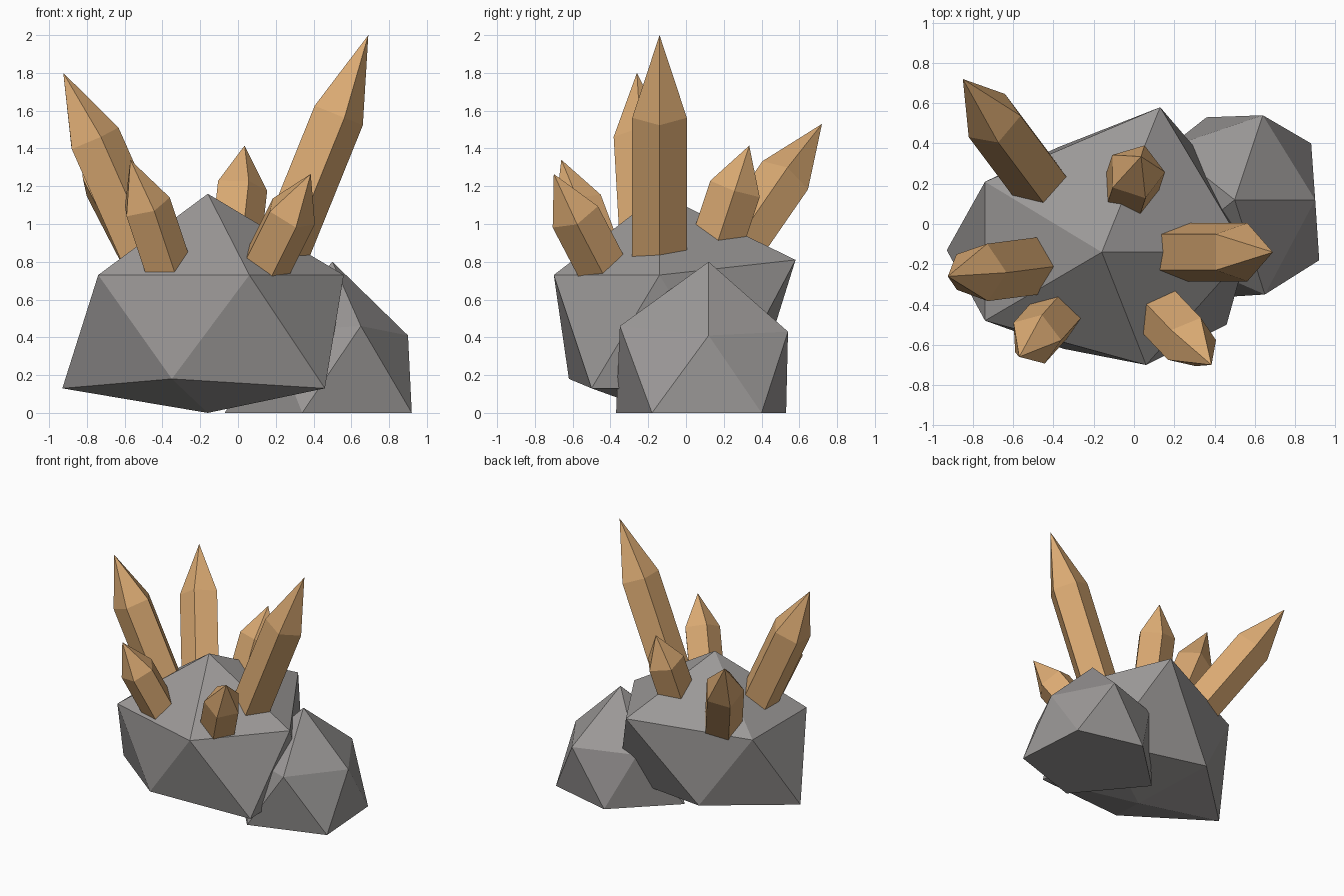
import bpy
import bmesh
from mathutils import Vector
from math import cos, sin, tau

cube = bpy.data.objects.get("Cube")
if cube:
    bpy.data.objects.remove(cube, do_unlink=True)


def make_material(name, color):
    mat = bpy.data.materials.new(name)
    mat.use_nodes = True
    mat.diffuse_color = color
    bsdf = next(n for n in mat.node_tree.nodes if n.type == 'BSDF_PRINCIPLED')
    bsdf.inputs["Base Color"].default_value = color
    bsdf.inputs["Roughness"].default_value = 0.8
    return mat


def finish(bm, name, mat):
    bmesh.ops.recalc_face_normals(bm, faces=bm.faces[:])
    mesh = bpy.data.meshes.new(name)
    bm.to_mesh(mesh)
    bm.free()
    mesh.materials.append(mat)
    obj = bpy.data.objects.new(name, mesh)
    bpy.context.collection.objects.link(obj)
    return obj


def boulder(name, apex, upper, lower, mat, bottom=None):
    """Twenty-sided boulder: apex, two staggered rings, point or flat base."""
    bm = bmesh.new()
    top = bm.verts.new(apex)
    up = [bm.verts.new(p) for p in upper]
    low = [bm.verts.new(p) for p in lower]
    n = len(up)
    for i in range(n):
        j = (i + 1) % n
        bm.faces.new((top, up[i], up[j]))
        bm.faces.new((up[i], low[i], up[j]))
        bm.faces.new((up[j], low[i], low[j]))
    if bottom:
        tip = bm.verts.new(bottom)
        for i in range(n):
            bm.faces.new((tip, low[(i + 1) % n], low[i]))
    else:
        bm.faces.new(low[::-1])
    return finish(bm, name, mat)


def crystal(name, tip, shoulder, radius, length, mat, sides=5):
    """Pointed prism whose axis runs from the shoulder centre to the tip."""
    tip, shoulder = Vector(tip), Vector(shoulder)
    axis = (tip - shoulder).normalized()
    turn = Vector((0, 0, 1)).rotation_difference(axis)
    spokes = [turn @ Vector((cos(tau * i / sides), sin(tau * i / sides), 0)) * radius
              for i in range(sides)]
    bm = bmesh.new()
    point = bm.verts.new(tip)
    ring = [bm.verts.new(shoulder + s) for s in spokes]
    foot = [bm.verts.new(shoulder + s - axis * length) for s in spokes]
    for i in range(sides):
        j = (i + 1) % sides
        bm.faces.new((point, ring[i], ring[j]))
        bm.faces.new((ring[i], foot[i], foot[j], ring[j]))
    bm.faces.new(foot[::-1])
    return finish(bm, name, mat)


stone = make_material("grey_stone", (0.33, 0.317, 0.312, 1))
amber = make_material("amber_crystal", (0.70, 0.40, 0.17, 1))

# Boulders, rings listed counter-clockwise from +x
boulder("main_boulder", (-0.16, -0.14, 1.16),
        [(0.56, -0.14, 0.73), (0.13, 0.58, 0.81), (-0.74, 0.21, 0.73),
         (-0.74, -0.48, 0.73), (0.06, -0.70, 0.73)],
        [(0.44, 0.22, 0.13), (-0.38, 0.38, 0.17), (-0.93, -0.13, 0.13),
         (-0.35, -0.62, 0.18), (0.46, -0.50, 0.13)],
        stone, bottom=(-0.16, -0.14, 0))
boulder("side_boulder", (0.50, 0.12, 0.80),
        [(0.90, 0.12, 0.41), (0.64, 0.54, 0.43), (0.17, 0.38, 0.43),
         (0.17, -0.14, 0.43), (0.65, -0.35, 0.46)],
        [(0.88, 0.40, 0), (0.36, 0.53, 0), (-0.07, 0.12, 0),
         (0.34, -0.37, 0), (0.92, -0.18, 0)],
        stone)

# Crystals: tip, shoulder centre, radius, prism length
crystal("tall_right_crystal", (0.69, -0.14, 2.0), (0.52, -0.14, 1.58), 0.152, 0.95, amber)
crystal("tall_left_crystal", (-0.925, -0.26, 1.80), (-0.77, -0.24, 1.45), 0.15, 0.85, amber)
crystal("back_left_crystal", (-0.85, 0.72, 1.53), (-0.70, 0.52, 1.24), 0.15, 0.68, amber)
crystal("back_small_crystal", (0.035, 0.335, 1.415), (0.01, 0.26, 1.19), 0.145, 0.40, amber)
crystal("front_left_crystal", (-0.57, -0.66, 1.34), (-0.49, -0.57, 1.10), 0.135, 0.45, amber)
crystal("front_right_crystal", (0.385, -0.70, 1.265), (0.28, -0.59, 1.055), 0.14, 0.42, amber)
